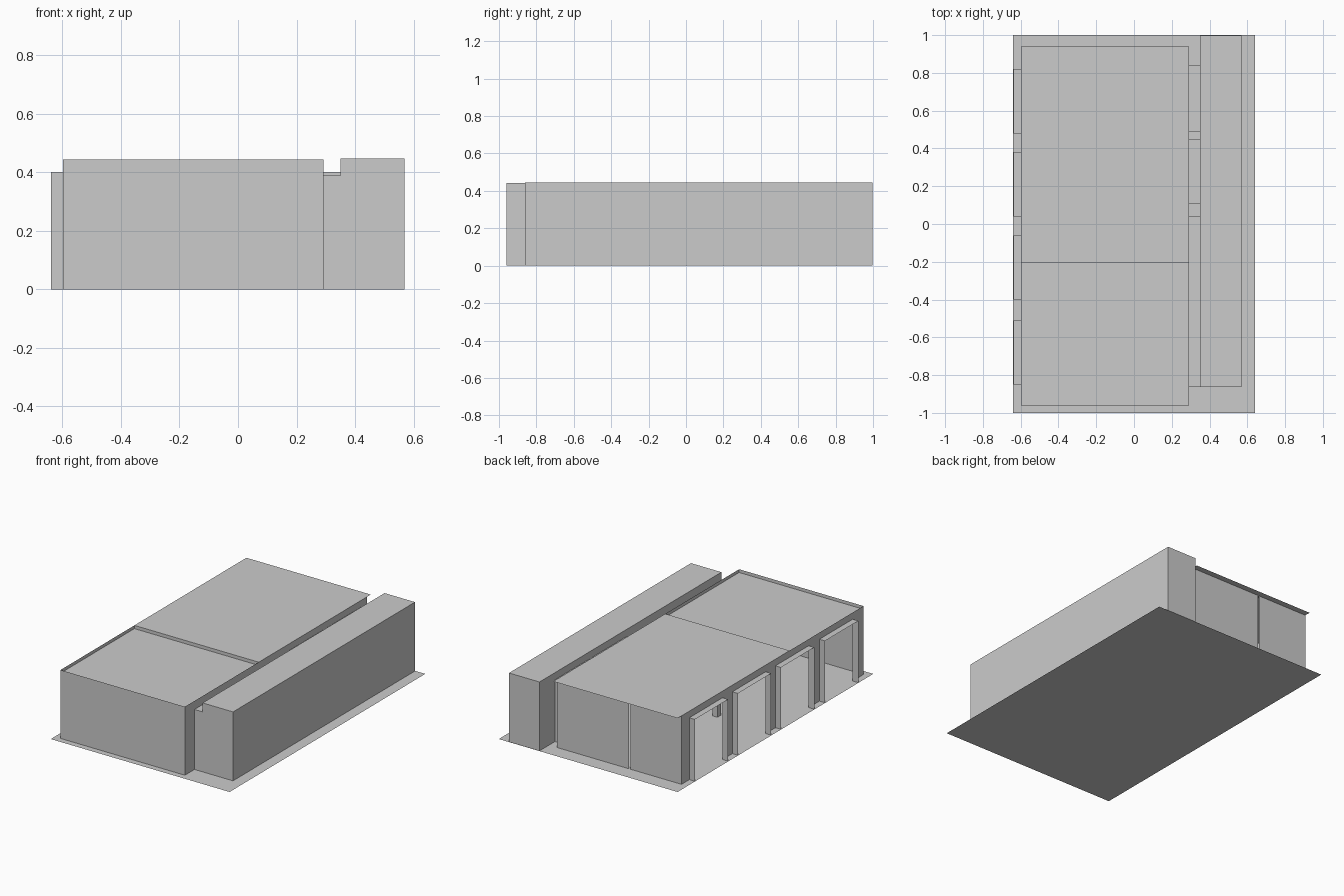
import bpy, bmesh

if "Cube" in bpy.data.objects:
    bpy.data.objects.remove(bpy.data.objects["Cube"])

H = 0.443                     # wall top
XL, XR = -0.598, 0.292        # hall side walls
YF, YB = -0.96, 0.90          # hall front and back walls
BX0, BX1, BY0, BY1, BH = 0.35, 0.568, -0.862, 0.998, 0.446   # side block


def sheets(name, quads):
    """One object made of axis-aligned rectangles, each (min corner, max corner)."""
    bm = bmesh.new()
    for (a, b, c), (d, e, f) in quads:
        if a == d:
            pts = [(a, b, c), (a, e, c), (a, e, f), (a, b, f)]
        elif b == e:
            pts = [(a, b, c), (d, b, c), (d, b, f), (a, b, f)]
        else:
            pts = [(a, b, c), (d, b, c), (d, e, c), (a, e, c)]
        bm.faces.new([bm.verts.new(p) for p in pts])
    bmesh.ops.remove_doubles(bm, verts=bm.verts, dist=1e-5)
    bmesh.ops.recalc_face_normals(bm, faces=bm.faces)
    me = bpy.data.meshes.new(name)
    bm.to_mesh(me)
    bm.free()
    ob = bpy.data.objects.new(name, me)
    bpy.context.collection.objects.link(ob)
    return ob


def side_wall(name, x, y0, y1, top, openings):
    """Wall along y with openings (y0, y1, height) listed front to back."""
    quads, y = [], y0
    for a, b, h in openings:
        if a > y:
            quads.append(((x, y, 0), (x, a, top)))
        quads.append(((x, a, h), (x, b, top)))
        y = b
    if y < y1:
        quads.append(((x, y, 0), (x, y1, top)))
    return sheets(name, quads)


def tunnel(name, x0, x1, y0, y1, h):
    """Two jambs and a lintel, open at both ends."""
    return sheets(name, [((x0, y0, 0), (x1, y0, h)),
                         ((x0, y1, 0), (x1, y1, h)),
                         ((x0, y0, h), (x1, y1, h))])


# ground plate
sheets("ground_plate", [((-0.64, -1, 0), (0.64, 1, 0))])

# hall walls with loading doors on the left and passages on the right
doors = [(-0.85, -0.51, 0.40), (-0.40, -0.06, 0.40), (0.04, 0.38, 0.40), (0.48, 0.82, 0.40)]
links = [(BY0, 0.04, 0.388), (0.105, 0.45, 0.40), (0.49, 0.84, 0.40)]
side_wall("left_wall", XL, YF, YB, H, doors)
side_wall("right_wall", XR, YF, YB, H, links)
sheets("front_wall", [((XL, YF, 0), (XR, YF, H))])
sheets("back_wall", [((XL, YB, 0), (-0.232, YB, H)), ((-0.224, YB, 0), (XR, YB, H))])

# roofs: front one sits a little lower, rear one overhangs the back wall
sheets("front_roof", [((XL, YF, 0.422), (XR, -0.205, 0.422)),
                      ((XL, -0.205, 0.422), (XR, -0.205, H))])
sheets("rear_roof", [((XL, -0.205, H), (XR, 0.94, H))])

# door surrounds
for i, (a, b, h) in enumerate(doors):
    tunnel(f"door_surround_{i + 1}", -0.638, XL, a, b, h)

# passages to the side block
for i, (a, b, h) in enumerate(links):
    tunnel(f"passage_{i + 1}", XR, BX0, a, b, h)

# side block
side_wall("block_inner_wall", BX0, BY0, BY1, BH, links)
sheets("block_shell", [((BX1, BY0, 0), (BX1, BY1, BH)),
                       ((BX0, BY0, 0), (BX1, BY0, BH)),
                       ((BX0, BY1, 0), (BX1, BY1, BH)),
                       ((BX0, BY0, BH), (BX1, BY1, BH))])

# inner column
cx, cy, r = -0.22, 0.0, 0.017
sheets("inner_column", [((cx - r, cy - r, 0), (cx - r, cy + r, H)),
                        ((cx + r, cy - r, 0), (cx + r, cy + r, H)),
                        ((cx - r, cy - r, 0), (cx + r, cy - r, H)),
                        ((cx - r, cy + r, 0), (cx + r, cy + r, H))])
